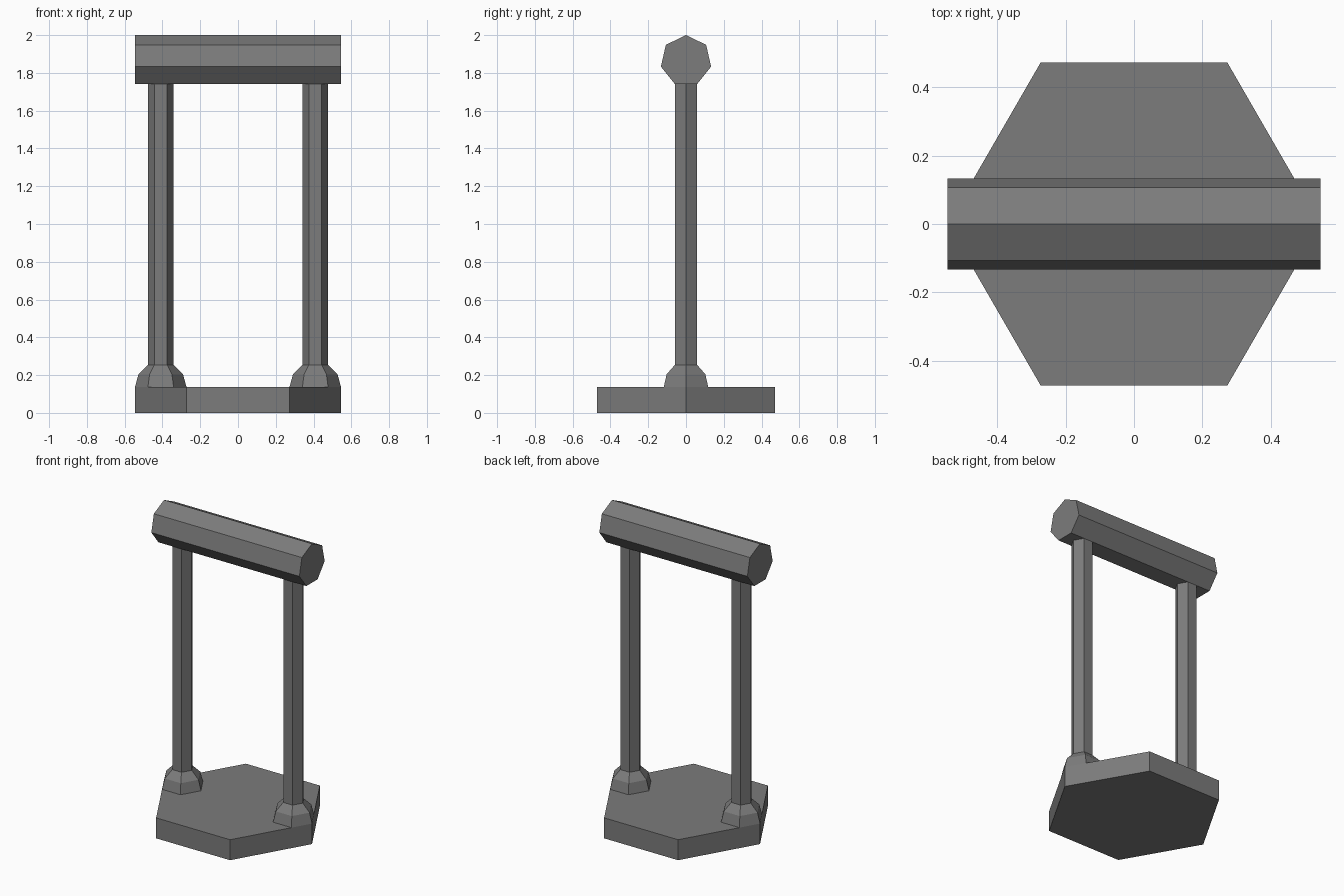
import bpy, bmesh
from math import cos, sin, pi

if "Cube" in bpy.data.objects:
    bpy.data.objects.remove(bpy.data.objects["Cube"])

R = 0.1363          # common module: base height, foot and bar radius
POST_X = 0.409

dark_grey = bpy.data.materials.new("dark_grey")
dark_grey.diffuse_color = (0.2, 0.2, 0.2, 1)
dark_grey.use_nodes = True
dark_grey.node_tree.nodes["Principled BSDF"].inputs["Base Color"].default_value = dark_grey.diffuse_color


def loft(name, sides, rings, location=(0, 0, 0), rotation=(0, 0, 0)):
    """Faceted solid from (radius, z) rings, first corner on local +x."""
    bm = bmesh.new()
    loops = [[bm.verts.new((r * cos(2 * pi * i / sides), r * sin(2 * pi * i / sides), z))
              for i in range(sides)] for r, z in rings]
    for low, high in zip(loops, loops[1:]):
        for i in range(sides):
            j = (i + 1) % sides
            bm.faces.new((low[i], low[j], high[j], high[i]))
    bm.faces.new(loops[0][::-1])
    bm.faces.new(loops[-1])
    mesh = bpy.data.meshes.new(name)
    bm.to_mesh(mesh)
    bm.free()
    mesh.materials.append(dark_grey)
    obj = bpy.data.objects.new(name, mesh)
    obj.location = location
    obj.rotation_euler = rotation
    bpy.context.collection.objects.link(obj)
    return obj


# Hexagonal base slab
loft("base", 6, [(4 * R, 0), (4 * R, R)])

# Posts with domed feet set flush into the base corners
for side, x in (("left", -POST_X), ("right", POST_X)):
    dome = [(R * cos(a), R + R * sin(a)) for a in (0, pi / 6, pi / 3)]
    loft(f"{side}_foot", 6, dome, (x, 0, 0))
    loft(f"{side}_post", 6, [(R / 2, R), (R / 2, 1.80)], (x, 0, 0))

# Seven-sided crossbar lying along x, one corner pointing up
loft("crossbar", 7, [(R, -4 * R), (R, 4 * R)], (0, 0, 2 - R), (0, -pi / 2, 0))
